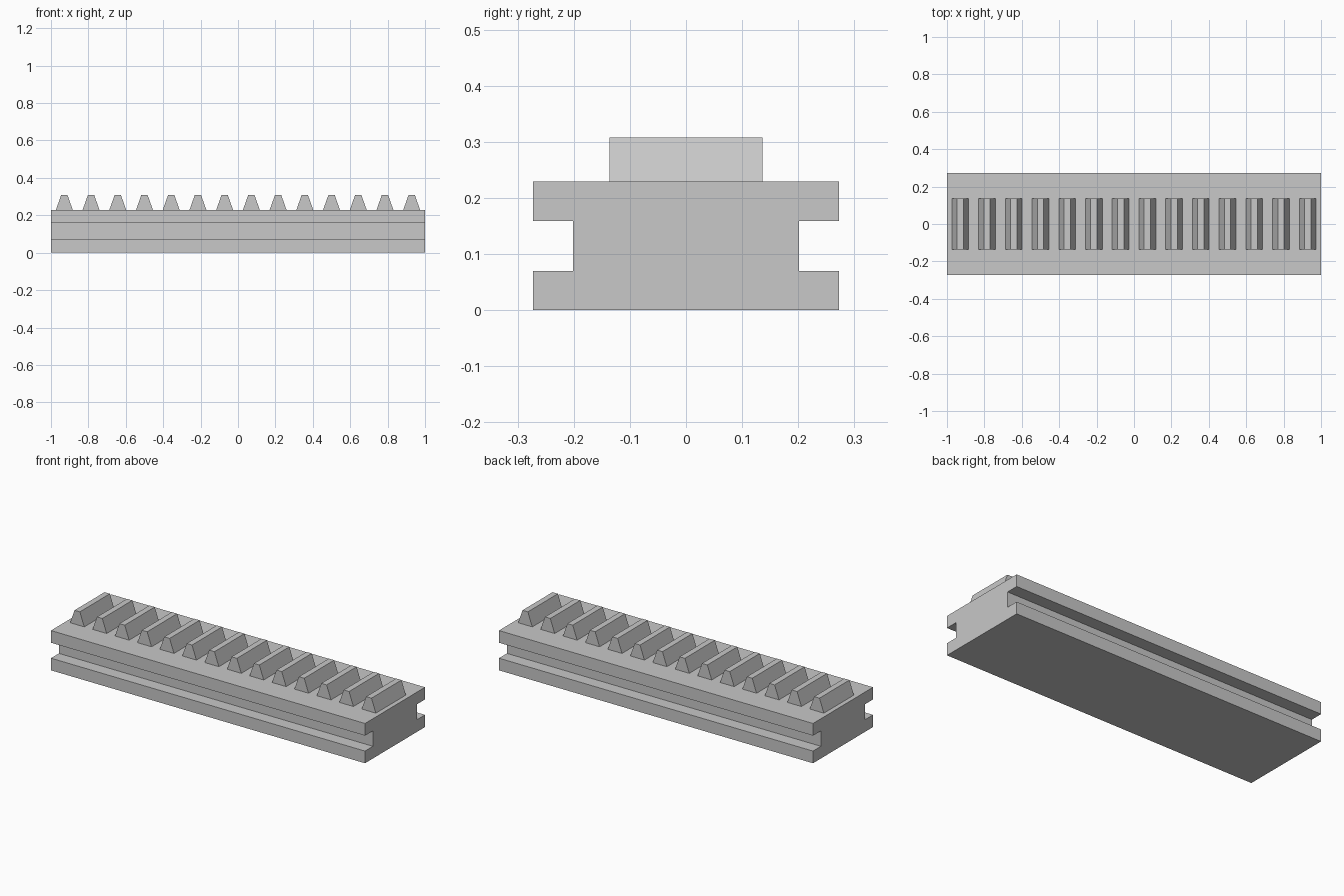
import bpy
import bmesh
from mathutils import Vector

cube = bpy.data.objects.get("Cube")
if cube:
    bpy.data.objects.remove(cube, do_unlink=True)

LENGTH = 2.0
TEETH = 14
PITCH = LENGTH / TEETH
BODY_TOP = 0.229
TOOTH_TOP = 0.308

# Single plain grey finish
grey = bpy.data.materials.new("light_grey")
grey.use_nodes = True
colour = (0.58, 0.58, 0.58, 1)
grey.diffuse_color = colour
grey.node_tree.nodes["Principled BSDF"].inputs["Base Color"].default_value = colour


def extruded(name, points, direction):
    """Make a solid by sweeping a closed outline along a direction."""
    bm = bmesh.new()
    face = bm.faces.new([bm.verts.new(p) for p in points])
    result = bmesh.ops.extrude_face_region(bm, geom=[face], use_keep_orig=True)
    moved = [g for g in result["geom"] if isinstance(g, bmesh.types.BMVert)]
    bmesh.ops.translate(bm, verts=moved, vec=Vector(direction))
    bmesh.ops.recalc_face_normals(bm, faces=bm.faces)
    mesh = bpy.data.meshes.new(name)
    bm.to_mesh(mesh)
    bm.free()
    mesh.materials.append(grey)
    obj = bpy.data.objects.new(name, mesh)
    bpy.context.collection.objects.link(obj)
    return obj


# Rail body: half section with a side groove, mirrored to the other side
half = [(0.273, 0), (0.273, 0.07), (0.201, 0.07),
        (0.201, 0.159), (0.273, 0.159), (0.273, BODY_TOP)]
section = half + [(-y, z) for y, z in reversed(half)]
extruded("rail_body", [(-LENGTH / 2, y, z) for y, z in section], (LENGTH, 0, 0))

# Rack teeth: one tapered tooth repeated along the rail
TOOTH_DEPTH = 0.273
tooth = [(-0.045, BODY_TOP), (-0.017, TOOTH_TOP),
         (0.017, TOOTH_TOP), (0.045, BODY_TOP)]
first_x = -LENGTH / 2 + PITCH / 2
teeth = extruded("rack_teeth",
                 [(first_x + x, -TOOTH_DEPTH / 2, z) for x, z in tooth],
                 (0, TOOTH_DEPTH, 0))
array = teeth.modifiers.new("tooth_row", 'ARRAY')
array.count = TEETH
array.use_relative_offset = False
array.use_constant_offset = True
array.constant_offset_displace = (PITCH, 0, 0)
